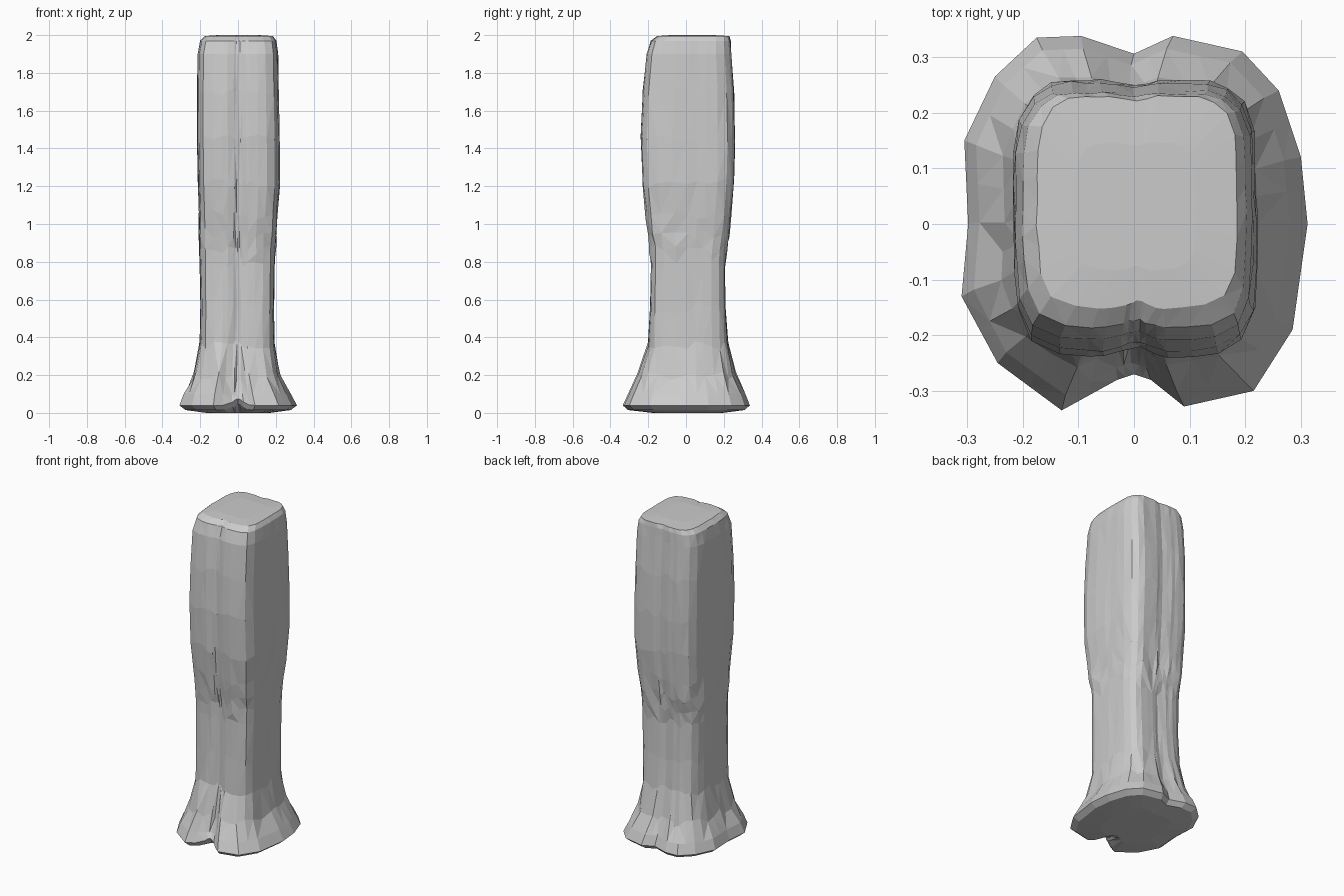
import bpy
import bmesh
import math
import random

random.seed(4)

cube = bpy.data.objects.get("Cube")
if cube:
    bpy.data.objects.remove(cube, do_unlink=True)

# Weathered stone colour
stone = bpy.data.materials.new("grey stone")
stone.use_nodes = True
stone_colour = (0.6, 0.6, 0.6, 1)
stone.diffuse_color = stone_colour
stone.node_tree.nodes["Principled BSDF"].inputs["Base Color"].default_value = stone_colour

# Lobed outline of the spreading foot, counter-clockwise from front left
FOOT = [(-.31, -.13), (-.245, -.25), (-.13, -.335), (-.03, -.28), (0, -.27),
        (.03, -.28), (.09, -.328), (.215, -.30), (.285, -.19), (.312, 0),
        (.30, .12), (.26, .24), (.195, .31), (.07, .338), (0, .306),
        (-.095, .338), (-.175, .335), (-.25, .265), (-.305, .15), (-.298, 0)]

# Shaft bounds per level: z, x min, x max, y min, y max, share of foot outline
LEVELS = [(.015, -.28, .28, -.31, .31, 1), (.04, -.312, .312, -.338, .338, 1),
          (.1, -.29, .28, -.31, .315, .95), (.2, -.24, .225, -.26, .265, .7),
          (.36, -.205, .195, -.205, .225, .3), (.55, -.2, .192, -.195, .212, .1),
          (.78, -.202, .195, -.188, .207, 0), (.86, -.206, .203, -.195, .217, 0),
          (.95, -.208, .203, -.205, .23, 0), (1.05, -.208, .21, -.217, .242, 0),
          (1.22, -.213, .222, -.235, .257, 0), (1.45, -.217, .22, -.243, .262, 0),
          (1.7, -.217, .216, -.232, .257, 0), (1.9, -.214, .213, -.212, .243, 0),
          (1.97, -.2, .203, -.19, .238, 0), (1.995, -.175, .185, -.155, .232, 0)]


def subdivide(points):
    """Insert a midpoint on each side of a closed outline."""
    result = []
    for a, b in zip(points, points[1:] + points[:1]):
        result += [a, ((a[0] + b[0]) / 2, (a[1] + b[1]) / 2)]
    return result


def squarish(point):
    """Project an outline point onto a unit rounded square with grooves."""
    angle = math.atan2(point[1], point[0])
    c, s = math.cos(angle), math.sin(angle)
    radius = (abs(c) ** 5 + abs(s) ** 5) ** -0.2
    groove = math.exp(-(c / 0.16) ** 2) * (0.08 if s < 0 else 0.04)
    return radius * c * (1 - groove), radius * s * (1 - groove)


outline = subdivide(FOOT)
flutes = [random.uniform(-0.014, 0.004) for _ in outline]
bm = bmesh.new()
rings = []

# Loft from the foot up to the chamfered top
for z, x0, x1, y0, y1, foot in LEVELS:
    ring = []
    cx, cy, hx, hy = (x0 + x1) / 2, (y0 + y1) / 2, (x1 - x0) / 2, (y1 - y0) / 2
    for i, point in enumerate(outline):
        sx, sy = squarish(point)
        u = sx + (point[0] / 0.312 - sx) * foot
        v = sy + (point[1] / 0.338 - sy) * foot
        # Vertical flutes, rougher at the waist
        rough = 0.035 if 0.8 < z < 1 else 0.012
        k = 1 + (1 - foot) * (flutes[i] + random.uniform(-rough, rough / 2))
        lift = 0
        if 0.1 < z < 1.9:
            lift = random.uniform(-0.025, 0.025)
        elif z < 0.1 and point[1] < 0:
            # Arched notch under the front groove
            lift = 0.035 * math.exp(-(point[0] / 0.035) ** 2)
        ring.append(bm.verts.new((cx + u * hx * k, cy + v * hy * k, z + lift)))
    rings.append(ring)

for low, high in zip(rings, rings[1:]):
    for i in range(len(low)):
        j = (i + 1) % len(low)
        bm.faces.new((low[i], low[j], high[j], high[i]))


def cap(ring, z):
    """Close a ring with a slightly domed fan."""
    centre = bm.verts.new((0, 0.02, z))
    inner = []
    for v in ring:
        inner.append(bm.verts.new((v.co.x * 0.6, v.co.y * 0.6 + 0.008, z)))
    for i in range(len(ring)):
        j = (i + 1) % len(ring)
        bm.faces.new((ring[i], ring[j], inner[j], inner[i]))
        bm.faces.new((inner[i], inner[j], centre))


cap(rings[0], 0)
cap(rings[-1], 2)

# Irregular chipped facets
bmesh.ops.triangulate(bm, faces=bm.faces[:], quad_method='SHORT_EDGE')
bmesh.ops.recalc_face_normals(bm, faces=bm.faces[:])
mesh = bpy.data.meshes.new("stone_pillar")
bm.to_mesh(mesh)
bm.free()
mesh.materials.append(stone)
pillar = bpy.data.objects.new("stone_pillar", mesh)
bpy.context.collection.objects.link(pillar)
